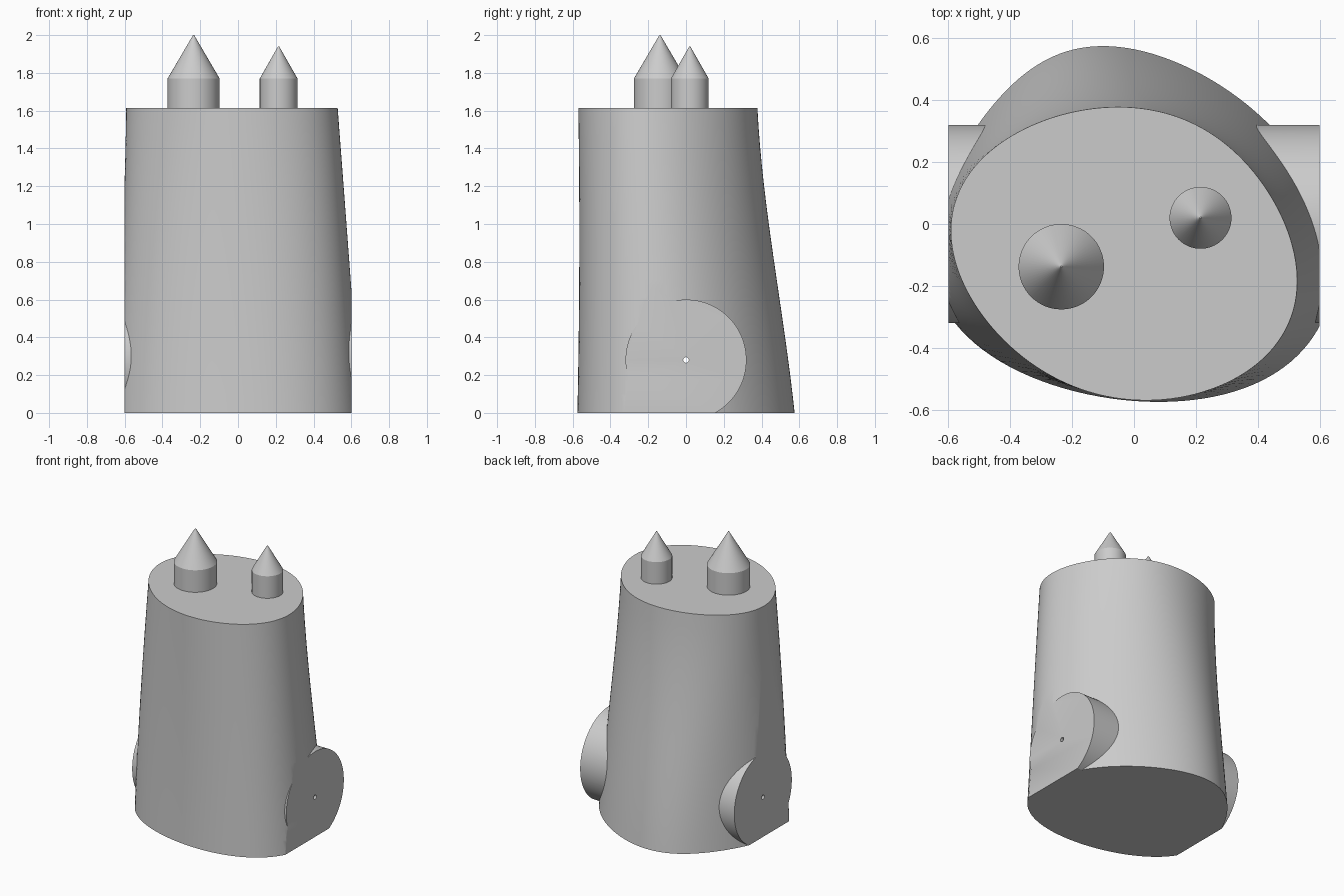
import bpy, bmesh, math
from mathutils import Matrix

old = bpy.data.objects.get("Cube")
if old:
    bpy.data.objects.remove(old, do_unlink=True)

grey = bpy.data.materials.new("plain grey")
grey.use_nodes = True
COLOUR = (0.6, 0.6, 0.6, 1)
grey.diffuse_color = COLOUR
grey.node_tree.nodes["Principled BSDF"].inputs["Base Color"].default_value = COLOUR


def make(name, bm):
    bmesh.ops.recalc_face_normals(bm, faces=bm.faces)
    mesh = bpy.data.meshes.new(name)
    bm.to_mesh(mesh)
    bm.free()
    mesh.materials.append(grey)
    obj = bpy.data.objects.new(name, mesh)
    bpy.context.collection.objects.link(obj)
    return obj


def loft(name, rings):
    """Skin a stack of closed rings and cap both ends."""
    bm = bmesh.new()
    loops = [[bm.verts.new(p) for p in ring] for ring in rings]
    for a, b in zip(loops, loops[1:]):
        for i in range(len(a)):
            j = (i + 1) % len(a)
            bm.faces.new((a[i], a[j], b[j], b[i]))
    bm.faces.new(loops[0])
    bm.faces.new(loops[-1])
    return make(name, bm)


def axle(name, radius, length, z, sides):
    bm = bmesh.new()
    turn = Matrix.Translation((0, 0, z)) @ Matrix.Rotation(math.pi / 2, 4, "Y")
    bmesh.ops.create_cone(bm, cap_ends=True, segments=sides, radius1=radius,
                          radius2=radius, depth=length, matrix=turn)
    return make(name, bm)


def combine(target, tool, operation):
    """Apply a boolean and throw the tool away."""
    mod = target.modifiers.new(operation, "BOOLEAN")
    mod.operation, mod.object, mod.solver = operation, tool, "EXACT"
    graph = bpy.context.evaluated_depsgraph_get()
    target.data = bpy.data.meshes.new_from_object(target.evaluated_get(graph))
    target.modifiers.clear()
    bpy.data.objects.remove(tool, do_unlink=True)


def smooth(obj, angle=25):
    bpy.ops.object.select_all(action="DESELECT")
    obj.select_set(True)
    bpy.context.view_layer.objects.active = obj
    bpy.ops.object.shade_smooth_by_angle(angle=math.radians(angle))


# Body: egg sections that turn into a slanted oval at the top
TOP = 1.615


def mix(a, b, f):
    return a + (b - a) * f


def section(k, sides=128):
    """Outline at height fraction k; the back leans in, the front stays upright."""
    back = 0.575 - 0.17 * k - 0.17 * k ** 2 + 0.143 * k ** 3
    front = -0.575 + 0.005 * k + 0.03 * k * (1 - k)
    mid, half = (back + front) / 2, (back - front) / 2
    f = max(k, 0) ** 1.5
    width, egg = mix(0.64, 0.551, k), mix(0.13, 0, f)
    slant, twist, bow = mix(-0.02, -0.1, f), mix(-0.07, 0.055, f), mix(0, 0.027, f)
    ring = []
    for i in range(sides):
        a = math.tau * i / sides
        t = math.sin(a)
        centre = mix(-0.01, -0.033, k) + slant * t + bow * t ** 2 + twist * t ** 3
        x = centre + (width - egg * t) * math.cos(a)
        ring.append((x, mid + half * t, k * TOP))
    return ring


# The lowest section sits under the ground so that the trim cuts it cleanly
body = loft("body", [section(i / 16) for i in range(-1, 17)])

# Cross drum through the foot, trimmed flush with the sides and the ground
combine(body, axle("drum", 0.32, 1.4, 0.28, 128), "UNION")
bm = bmesh.new()
bmesh.ops.create_cube(bm, size=1, matrix=Matrix.Translation((0, 0, 1))
                      @ Matrix.Diagonal((1.2, 3, 2, 1)))
combine(body, make("trim_box", bm), "INTERSECT")
combine(body, axle("axle_hole", 0.015, 2, 0.28, 24), "DIFFERENCE")
smooth(body)

# Two pointed pegs on the top
for name, x, y, radius, tip in (("large_peg", -0.235, -0.138, 0.138, 2.0),
                                ("small_peg", 0.215, 0.02, 0.1, 1.94)):
    rings = []
    for r, z in ((radius, TOP - 0.01), (radius, 1.77), (0.003, tip)):
        rings.append([(x + r * math.cos(math.tau * i / 64),
                       y + r * math.sin(math.tau * i / 64), z) for i in range(64)])
    smooth(loft(name, rings))
